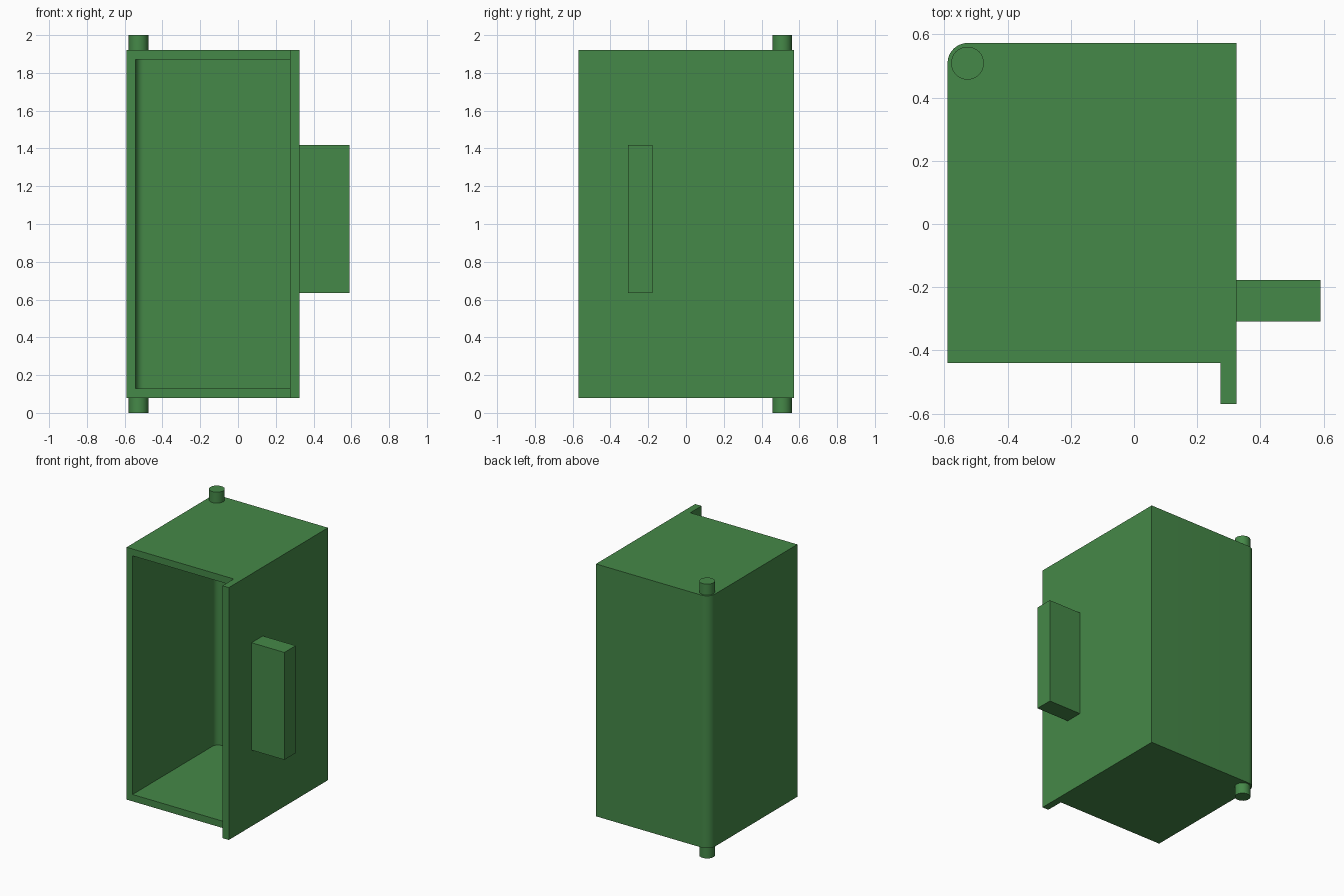
import bpy, bmesh, math

if "Cube" in bpy.data.objects:
    bpy.data.objects.remove(bpy.data.objects["Cube"])

green = bpy.data.materials.new("green_paint")
green.diffuse_color = (0.06, 0.25, 0.065, 1)
green.use_nodes = True
green.node_tree.nodes["Principled BSDF"].inputs["Base Color"].default_value = green.diffuse_color


def prism(name, outline, z0, z1):
    """Extrude a counter-clockwise plan outline from z0 to z1."""
    bm = bmesh.new()
    base = bm.faces.new([bm.verts.new((x, y, z0)) for x, y in outline])
    top = bmesh.ops.extrude_face_region(bm, geom=[base])["geom"]
    verts = [v for v in top if isinstance(v, bmesh.types.BMVert)]
    bmesh.ops.translate(bm, verts=verts, vec=(0, 0, z1 - z0))
    bmesh.ops.recalc_face_normals(bm, faces=bm.faces)
    mesh = bpy.data.meshes.new(name)
    bm.to_mesh(mesh)
    bm.free()
    ob = bpy.data.objects.new(name, mesh)
    bpy.context.collection.objects.link(ob)
    mesh.materials.append(green)
    return ob


def arc(cx, cy, r, a0, a1, n):
    return [(cx + r * math.cos(math.radians(a0 + (a1 - a0) * i / n)),
             cy + r * math.sin(math.radians(a0 + (a1 - a0) * i / n)))
            for i in range(n + 1)]


def rect(x0, x1, y0, y1):
    return [(x0, y0), (x1, y0), (x1, y1), (x0, y1)]


def smooth(ob):
    bpy.ops.object.select_all(action="DESELECT")
    ob.select_set(True)
    bpy.context.view_layer.objects.active = ob
    bpy.ops.object.shade_smooth_by_angle(angle=math.radians(30))


L, R, BACK, FRONT, LIP = -0.59, 0.325, 0.573, -0.44, -0.57
IN_L, IN_R, IN_BACK = -0.542, 0.274, 0.525
PX, PY = -0.527, 0.509

# Box body: rounded hinge corner at the back, right wall runs on as a front lip
body = prism("box_body", [(L, FRONT), (IN_R, FRONT), (IN_R, LIP), (R, LIP), (R, BACK)]
             + arc(L + 0.064, BACK - 0.064, 0.064, 90, 180, 12), 0.08, 1.92)

# Hollow interior, open at the front
cutter = prism("interior_cutter", [(IN_L, -0.7), (IN_R, -0.7), (IN_R, IN_BACK)]
               + arc(IN_L + 0.042, IN_BACK - 0.042, 0.042, 90, 180, 10), 0.13, 1.87)
cutter.hide_render = True
mod = body.modifiers.new("hollow", "BOOLEAN")
mod.operation, mod.solver, mod.object = "DIFFERENCE", "EXACT", cutter
bpy.context.view_layer.objects.active = body
bpy.ops.object.modifier_apply(modifier="hollow")
bpy.data.objects.remove(cutter)
smooth(body)

# Hinge pins above and below the rounded corner
for name, z0, z1 in (("lower_hinge_pin", 0, 0.1), ("upper_hinge_pin", 1.9, 2)):
    smooth(prism(name, arc(PX, PY, 0.052, 0, 360, 32)[:-1], z0, z1))

# Handle block on the right wall
prism("handle", rect(R - 0.02, 0.59, -0.308, -0.178), 0.635, 1.418)
